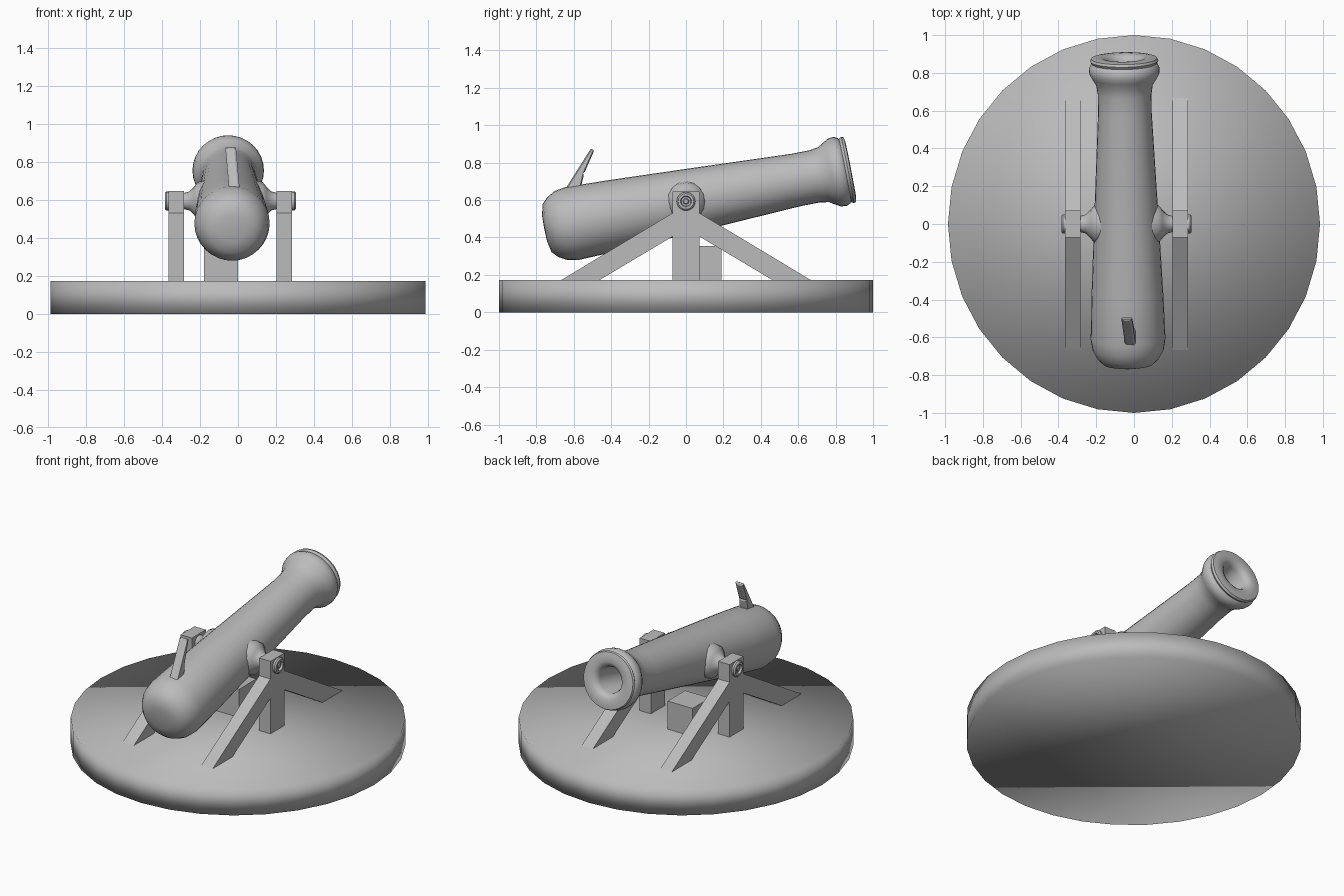
import bpy, bmesh, math
from mathutils import Matrix, Vector

cube = bpy.data.objects.get("Cube")
if cube:
    bpy.data.objects.remove(cube, do_unlink=True)

GREY = (0.5, 0.5, 0.5, 1)
CX = -0.04                      # centre line of gun and carriage
PIVOT = Vector((CX, 0, 0.593))  # trunnion axis

mat = bpy.data.materials.new("grey")
mat.use_nodes = True
mat.diffuse_color = GREY
mat.node_tree.nodes["Principled BSDF"].inputs["Base Color"].default_value = GREY


def finish(name, bm, matrix=Matrix(), smooth=None):
    bmesh.ops.recalc_face_normals(bm, faces=bm.faces)
    me = bpy.data.meshes.new(name)
    bm.to_mesh(me)
    bm.free()
    me.transform(matrix)
    me.materials.append(mat)
    ob = bpy.data.objects.new(name, me)
    bpy.context.collection.objects.link(ob)
    if smooth:
        bpy.ops.object.select_all(action='DESELECT')
        ob.select_set(True)
        bpy.context.view_layer.objects.active = ob
        bpy.ops.object.shade_smooth_by_angle(angle=math.radians(smooth))
    return ob


def lathe(name, profile, matrix, steps=32, smooth=50):
    """Spin (distance, radius) points about local z."""
    bm = bmesh.new()
    vs = [bm.verts.new((r, 0, t)) for t, r in profile]
    es = [bm.edges.new(p) for p in zip(vs, vs[1:])]
    bmesh.ops.spin(bm, geom=vs + es, cent=(0, 0, 0), axis=(0, 0, 1),
                   angle=math.tau, steps=steps)
    bmesh.ops.remove_doubles(bm, verts=bm.verts, dist=0.0005)
    return finish(name, bm, matrix, smooth)


def side_prism(bm, outline, x0, x1):
    """Extrude a (y, z) outline from x0 to x1."""
    f = bm.faces.new([bm.verts.new((x0, y, z)) for y, z in outline])
    ext = bmesh.ops.extrude_face_region(bm, geom=[f])["geom"]
    bmesh.ops.translate(bm, vec=(x1 - x0, 0, 0),
                        verts=[v for v in ext if isinstance(v, bmesh.types.BMVert)])


# Round base, smooth over its rim
bm = bmesh.new()
bmesh.ops.create_cone(bm, cap_ends=True, segments=32, radius1=1, radius2=1, depth=0.172,
                      matrix=Matrix.Translation((0, 0, 0.086)) @ Matrix.Diagonal((0.985, 1, 1, 1)))
finish("base", bm, smooth=180)

# Block on the base under the barrel
bm = bmesh.new()
side_prism(bm, [(0.01, 0.16), (0.19, 0.16), (0.19, 0.355), (0.01, 0.355)], -0.18, 0.0)
finish("base_block", bm)

# Barrel with rounded breech, muzzle ring and bore
aim = (Matrix.Translation(PIVOT) @ Matrix.Rotation(math.radians(0.8), 4, 'Z')
       @ Matrix.Rotation(math.radians(11 - 90), 4, 'X'))
barrel = [(-0.772, 0), (-0.77, 0.07), (-0.757, 0.13), (-0.725, 0.163), (-0.68, 0.188),
          (-0.62, 0.198), (-0.4, 0.191), (0, 0.172), (0.6, 0.142), (0.7, 0.142),
          (0.75, 0.15), (0.785, 0.172), (0.81, 0.185), (0.84, 0.188), (0.86, 0.178),
          (0.866, 0.172), (0.88, 0.181), (0.893, 0.175), (0.897, 0.15), (0.897, 0.115),
          (0.885, 0.092), (0.86, 0.08), (0.55, 0.078), (0.55, 0)]
lathe("barrel", barrel, aim)

# A-frames and trunnions, mirrored about the gun's centre line
half = [(0.072, 0.645), (0.072, 0.53), (0.68, 0.165), (0.475, 0.165), (0.072, 0.405),
        (0.072, 0.165)]
frame = half + [(-y, z) for y, z in reversed(half)]
trunnion = [(0.12, 0.11), (0.17, 0.1), (0.19, 0.075), (0.215, 0.05), (0.25, 0.041),
            (0.325, 0.041), (0.325, 0.05), (0.337, 0.05), (0.345, 0.042), (0.345, 0.03),
            (0.333, 0.025), (0.333, 0.016), (0.341, 0.012), (0.341, 0)]
for side, s in (("right", -1), ("left", 1)):
    bm = bmesh.new()
    side_prism(bm, frame, CX + s * 0.243, CX + s * 0.325)
    finish(side + "_frame", bm)
    lathe(side + "_trunnion", trunnion,
          Matrix.Translation(PIVOT) @ Matrix.Rotation(s * math.pi / 2, 4, 'Y'), 16, 40)

# Slotted lever rising from the breech
bm = bmesh.new()
side_prism(bm, [(-0.65, 0.64), (-0.502, 0.875), (-0.496, 0.868), (-0.55, 0.745), (-0.572, 0.65)],
           -0.028, 0.028)
bm.normal_update()
broad = [f for f in bm.faces if abs(f.normal.y) > 0.5 and f.calc_area() > 0.005]
bmesh.ops.inset_individual(bm, faces=broad, thickness=0.014, depth=-0.006)
lean = Matrix.Shear('XY', 4, (0, 0))
lean[0][2] = -0.09
finish("breech_lever", bm, Matrix.Translation((0.04, 0, 0)) @ lean)
